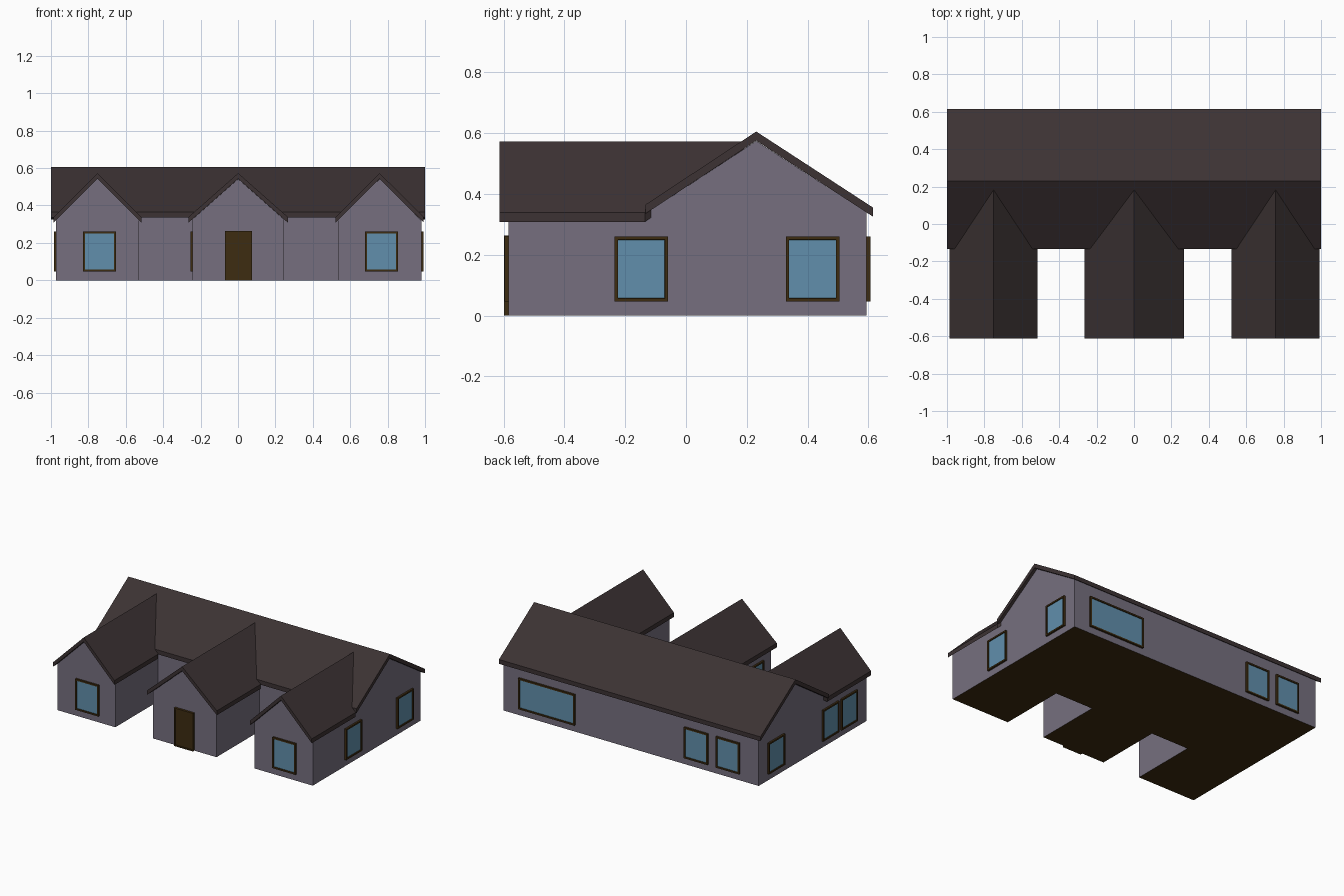
import bpy, bmesh, math
from mathutils import Matrix

if "Cube" in bpy.data.objects:
    bpy.data.objects.remove(bpy.data.objects["Cube"])


def material(name, rgb):
    m = bpy.data.materials.new(name)
    m.diffuse_color = (*rgb, 1)
    m.use_nodes = True
    m.node_tree.nodes["Principled BSDF"].inputs["Base Color"].default_value = m.diffuse_color
    return m


WALL = material("mauve wall", (0.181, 0.159, 0.212))
ROOF = material("dark roof", (0.045, 0.032, 0.033))
WOOD = material("brown wood", (0.047, 0.025, 0.0056))
GLASS = material("blue glass", (0.119, 0.275, 0.413))


def finish(name, bm, mats):
    bmesh.ops.recalc_face_normals(bm, faces=bm.faces)
    me = bpy.data.meshes.new(name)
    bm.to_mesh(me)
    bm.free()
    for m in mats:
        me.materials.append(m)
    ob = bpy.data.objects.new(name, me)
    bpy.context.collection.objects.link(ob)
    return ob


def prism(name, profile, start, ends, point, caps, mats):
    """Extrude a profile; ends gives the far position of each point."""
    bm = bmesh.new()
    a = [bm.verts.new(point(u, z, start)) for u, z in profile]
    b = [bm.verts.new(point(u, z, e)) for (u, z), e in zip(profile, ends)]
    n = len(profile)
    for i in range(n):
        j = (i + 1) % n
        bm.faces.new((a[i], a[j], b[j], b[i]))
    for cap in caps:
        bm.faces.new([a[i] for i in cap])
        bm.faces.new([b[i] for i in reversed(cap)])
    bmesh.ops.recalc_face_normals(bm, faces=bm.faces)
    if len(mats) > 1:                      # underside gets the second colour
        for f in bm.faces:
            f.material_index = 1 if f.normal.z < -0.9 else 0
    return finish(name, bm, mats)


def along_x(u, z, e):
    return (e, u, z)


def along_y(u, z, e):
    return (u, e, z)


def chevron(lo, mid, hi, z_lo, z_mid, z_hi, t=0.03):
    return [(lo, z_lo), (mid, z_mid), (hi, z_hi),
            (hi, z_hi - t), (mid, z_mid - t), (lo, z_lo - t)]


ROOF_CAPS = [(0, 1, 4, 5), (1, 2, 3, 4)]
HOUSE_CAP = [(0, 1, 2, 3, 4)]

# Main hall running left to right
prism("main_walls",
      [(-0.115, 0), (0.594, 0), (0.594, 0.339), (0.231, 0.574), (-0.115, 0.347)],
      -0.972, [0.98] * 5, along_x, HOUSE_CAP, [WALL, WOOD])
prism("main_roof", chevron(-0.133, 0.231, 0.615, 0.365, 0.605, 0.355),
      -1, [1] * 6, along_x, ROOF_CAPS, [ROOF])

# Three gabled wings reaching forward
for name, cx, wall_half, roof_half in (("left", -0.751, 0.221, 0.235),
                                       ("middle", 0.001, 0.243, 0.266),
                                       ("right", 0.757, 0.223, 0.236)):
    top = 0.542 - 0.235 * wall_half / roof_half
    l, r = cx - wall_half, cx + wall_half
    prism(name + "_wing_walls",
          [(l, 0), (r, 0), (r, top), (cx, 0.542), (l, top)],
          -0.583, [-0.115] * 5, along_y, HOUSE_CAP, [WALL, WOOD])
    # the back of the roof follows the valley up the main roof
    prism(name + "_wing_roof",
          chevron(cx - roof_half, cx, cx + roof_half, 0.338, 0.573, 0.338),
          -0.613, [-0.135, 0.19, -0.135, -0.135, 0.19, -0.135],
          along_y, ROOF_CAPS, [ROOF])


def panel(name, x, y, turn, width, z0, z1, depth, border, inner):
    """Framed plate on a wall; turn 0 faces front, 90 right, 180 back."""
    bm = bmesh.new()
    bmesh.ops.create_cube(bm, size=1, matrix=Matrix.Translation(
        (0, -depth / 2, (z0 + z1) / 2)) @ Matrix.Diagonal((width, depth, z1 - z0, 1)))
    bm.normal_update()
    face = min(bm.faces, key=lambda f: f.calc_center_median().y)
    bmesh.ops.inset_individual(bm, faces=[face], thickness=border)
    # step the pane back behind its frame
    bmesh.ops.inset_individual(bm, faces=[face], thickness=0.0005)
    for v in face.verts:
        v.co.y += 0.006
    face.material_index = 1
    bm.transform(Matrix.Translation((x, y, 0))
                 @ Matrix.Rotation(math.radians(turn), 4, 'Z'))
    finish(name, bm, [WOOD, inner])


# Windows: name, position on wall, facing, width
for name, x, y, turn, width in (
        ("front_left_window", -0.74, -0.583, 0, 0.176),
        ("front_right_window", 0.767, -0.583, 0, 0.176),
        ("right_front_window", 0.98, -0.147, 90, 0.176),
        ("right_back_window", 0.98, 0.416, 90, 0.176),
        ("left_back_window", -0.972, 0.41, -90, 0.176),
        ("left_middle_window", -0.972, -0.183, -90, 0.176),
        ("left_front_window", -0.972, -0.385, -90, 0.176),
        ("middle_wing_window", -0.242, -0.405, -90, 0.176),
        ("back_wide_window", 0.645, 0.594, 180, 0.43),
        ("back_inner_window", -0.497, 0.594, 180, 0.18),
        ("back_outer_window", -0.74, 0.594, 180, 0.18)):
    panel(name, x, y, turn, width, 0.046, 0.26, 0.013, 0.015, GLASS)

# Front door
panel("front_door", 0.002, -0.583, 0, 0.144, 0, 0.263, 0.016, 0.011, WOOD)
